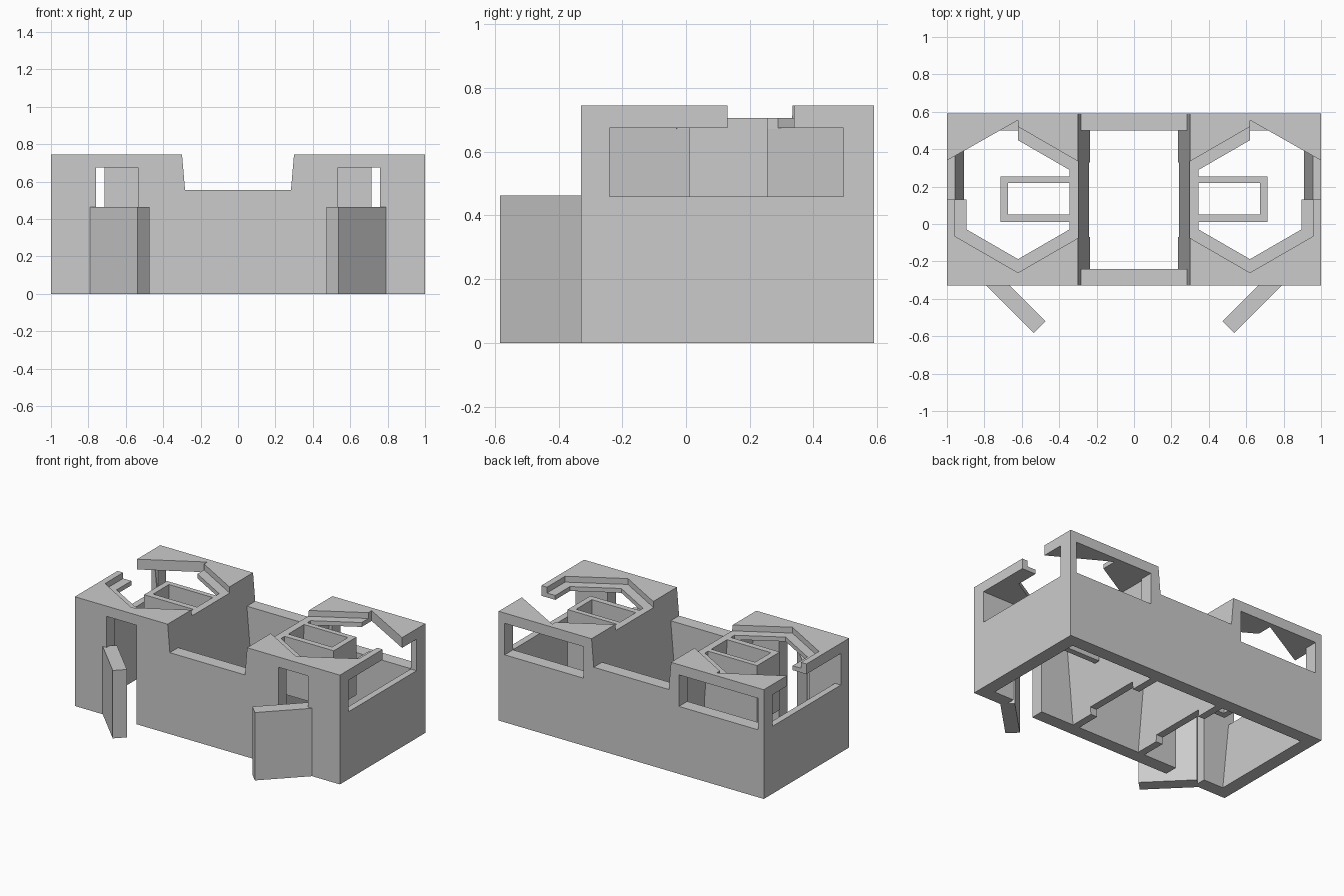
import bpy, bmesh, math

if "Cube" in bpy.data.objects:
    bpy.data.objects.remove(bpy.data.objects["Cube"], do_unlink=True)

stone = bpy.data.materials.new("stone grey")
stone.use_nodes = True
GREY = (0.6, 0.6, 0.6, 1)
stone.diffuse_color = GREY
stone.node_tree.nodes["Principled BSDF"].inputs["Base Color"].default_value = GREY

WALL_FRONT, WALL_BACK = -0.33, 0.59
IN_FRONT, IN_BACK = -0.24, 0.5
SILL, CEILING, LEDGE, TOP = 0.46, 0.675, 0.705, 0.745
BELOW, ABOVE = -0.1, 0.85


def prism(name, outline, lo, hi, along="z", side=1):
    """Extrude a 2D outline: along z it is (x, y), along y it is (x, z)."""
    bm = bmesh.new()

    def place(p, d):
        return (p[0] * side, p[1], d) if along == "z" else (p[0] * side, d, p[1])

    low = [bm.verts.new(place(p, lo)) for p in outline]
    high = [bm.verts.new(place(p, hi)) for p in outline]
    bm.faces.new(low)
    bm.faces.new(high)
    for i in range(len(low)):
        j = (i + 1) % len(low)
        bm.faces.new((low[i], low[j], high[j], high[i]))
    bmesh.ops.recalc_face_normals(bm, faces=bm.faces)
    mesh = bpy.data.meshes.new(name)
    bm.to_mesh(mesh)
    bm.free()
    mesh.materials.append(stone)
    ob = bpy.data.objects.new(name, mesh)
    bpy.context.collection.objects.link(ob)
    return ob


def rect(x0, x1, y0, y1):
    return [(x0, y0), (x1, y0), (x1, y1), (x0, y1)]


def hexagon(r):
    return [(0.62 + r * math.sin(k * math.pi / 3), 0.13 + r * math.cos(k * math.pi / 3))
            for k in range(6)]


def carve(target, cutter):
    mod = target.modifiers.new("carve", "BOOLEAN")
    mod.operation = "DIFFERENCE"
    mod.solver = "EXACT"
    mod.object = cutter
    bpy.context.view_layer.objects.active = target
    bpy.ops.object.modifier_apply(modifier=mod.name)
    bpy.data.objects.remove(cutter, do_unlink=True)


# Sloped faces of the walls, as x at a given height
def court_face(z):
    return 0.235 + 0.0867 * z


def room_inner(z):
    return 0.285 + 0.0889 * z


def room_outer(z):
    return 0.91 + 0.1 * z


def court(z0, z1):
    a, b = court_face(z0), court_face(z1)
    return [(-a, z0), (a, z0), (b, z1), (-b, z1)]


# Outer walls and roofs, with the open court between the towers
shell = prism("building_shell", rect(-1, 1, WALL_FRONT, WALL_BACK), 0, TOP)
carve(shell, prism("court_cut", court(BELOW, ABOVE), IN_FRONT, IN_BACK, "y"))
carve(shell, prism("parapet_cut", court(0.555, ABOVE), -1, 1, "y"))

for side, label in ((1, "left"), (-1, "right")):
    # Tower room with leaning side walls
    room = [(room_inner(BELOW), BELOW), (room_outer(BELOW), BELOW),
            (room_outer(CEILING), CEILING), (room_inner(CEILING), CEILING)]
    carve(shell, prism("room_cut", room, IN_FRONT, IN_BACK, "y", side))

    # Doorway, side window, back window, gap under the court wall
    # Roof: recessed hexagon, hexagon hole, open outer corner
    corner = [(0.62, 0.13), (1.1, 0.13), (1.1, 0.283), (0.62, 0.555)]
    for outline, lo, hi in (
            (rect(0.535, 0.76, -0.4, -0.2), BELOW, CEILING),
            (rect(0.9, 1.1, IN_FRONT, 0.495), SILL, CEILING),
            (rect(0.36, 0.955, 0.45, 0.7), SILL, CEILING),
            (rect(0.2, 0.32, -0.07, 0.33), BELOW, 0.05),
            (hexagon(0.39), LEDGE, ABOVE),
            (hexagon(0.318), 0.6, ABOVE),
            (corner, CEILING, ABOVE)):
        carve(shell, prism("opening_cut", outline, lo, hi, "z", side))

    # Three-sided box hanging from the roof ledge
    box = [(0.32, 0.01), (0.715, 0.01), (0.715, 0.255), (0.32, 0.255),
           (0.32, 0.22), (0.675, 0.22), (0.675, 0.05), (0.32, 0.05)]
    prism(label + "_roof_box", box, 0.31, LEDGE, "z", side)

    # Door leaf standing open
    leaf = [(0.79, -0.33), (0.536, -0.584), (0.473, -0.521), (0.727, -0.267)]
    prism(label + "_door", leaf, 0, 0.463, "z", side)
